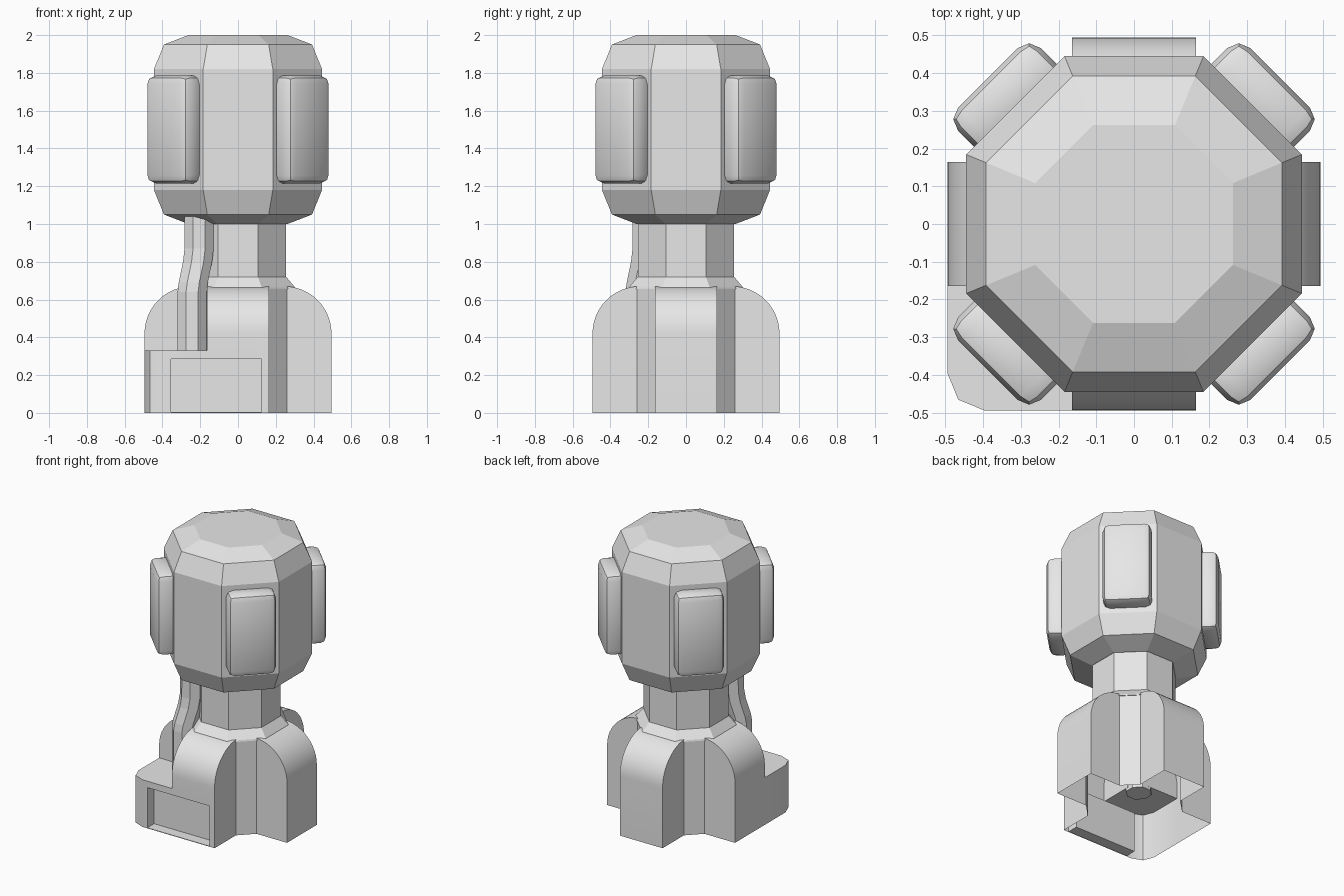
import bpy, bmesh, math
from mathutils import Matrix

if "Cube" in bpy.data.objects:
    bpy.data.objects.remove(bpy.data.objects["Cube"])

GREY = (0.8, 0.8, 0.8, 1)
grey = bpy.data.materials.new("plain_grey")
grey.use_nodes = True
grey.diffuse_color = GREY
grey.node_tree.nodes["Principled BSDF"].inputs["Base Color"].default_value = GREY


def finish(name, bm):
    bmesh.ops.recalc_face_normals(bm, faces=bm.faces)
    mesh = bpy.data.meshes.new(name)
    bm.to_mesh(mesh)
    bm.free()
    mesh.materials.append(grey)
    ob = bpy.data.objects.new(name, mesh)
    bpy.context.collection.objects.link(ob)
    return ob


def select(ob):
    bpy.ops.object.select_all(action='DESELECT')
    ob.select_set(True)
    bpy.context.view_layer.objects.active = ob


def stack(name, rings):
    """Octagonal rings (centre x, centre y, z, apothem) joined into a closed solid."""
    bm = bmesh.new()
    loops = []
    for cx, cy, z, apothem in rings:
        r = apothem / math.cos(math.pi / 8)
        angles = [(i + 0.5) * math.pi / 4 for i in range(8)]
        loops.append([bm.verts.new((cx + r * math.cos(a), cy + r * math.sin(a), z))
                      for a in angles])
    for lo, hi in zip(loops, loops[1:]):
        for i in range(8):
            j = (i + 1) % 8
            bm.faces.new((lo[i], lo[j], hi[j], hi[i]))
    bm.faces.new(loops[0][::-1])
    bm.faces.new(loops[-1])
    return finish(name, bm)


def extrude(name, points, depth):
    """Extrude a closed 3D outline along a vector."""
    bm = bmesh.new()
    face = bm.faces.new([bm.verts.new(p) for p in points])
    geom = bmesh.ops.extrude_face_region(bm, geom=[face])["geom"]
    verts = [v for v in geom if isinstance(v, bmesh.types.BMVert)]
    bmesh.ops.translate(bm, verts=verts, vec=depth)
    return finish(name, bm)


def combine(target, other, operation):
    mod = target.modifiers.new("combine", 'BOOLEAN')
    mod.operation = operation
    mod.solver = 'EXACT'
    mod.object = other
    select(target)
    bpy.ops.object.modifier_apply(modifier=mod.name)
    bpy.data.objects.remove(other)


# Base: octagonal core with two crossing round-shouldered arms
REACH, HALF, ROUND, SHOULDER = 0.495, 0.165, 0.25, 0.42
arc = [(REACH - ROUND + ROUND * math.cos(t), SHOULDER + ROUND * math.sin(t))
       for t in [i * math.pi / 24 for i in range(13)]]
outline = [(REACH, 0)] + arc + [(-u, z) for u, z in reversed(arc)] + [(-REACH, 0)]
base = stack("base", [(0, 0, 0, 0.3), (0, 0, 0.66, 0.3)])
arm_x = extrude("arm_x", [(u, -HALF, z) for u, z in outline], (0, 2 * HALF, 0))
arm_y = extrude("arm_y", [(-HALF, u, z) for u, z in outline], (2 * HALF, 0, 0))
combine(base, arm_x, 'UNION')
combine(base, arm_y, 'UNION')

# Corner box filling the space between two arms
corner = [(-0.1, -0.1), (-REACH, -0.1), (-REACH, -0.395), (-0.466, -0.466),
          (-0.395, -REACH), (-0.1, -REACH)]
box = extrude("corner_box", [(x, y, 0) for x, y in corner], (0, 0, 0.33))
combine(base, box, 'UNION')

# Panel recess across the box and the front arm
recess = [(-0.355, -0.6), (0.125, -0.6), (0.125, -0.42), (-0.355, -0.42)]
cutter = extrude("recess_cutter", [(x, y, 0.004) for x, y in recess], (0, 0, 0.281))
combine(base, cutter, 'DIFFERENCE')

# The base is open underneath
bm = bmesh.new()
bm.from_mesh(base.data)
floor = [f for f in bm.faces if f.normal.z < -0.9 and f.calc_center_median().z < 0.002]
bmesh.ops.delete(bm, geom=floor, context='FACES')
bm.to_mesh(base.data)
bm.free()
select(base)
bpy.ops.object.shade_smooth_by_angle(angle=math.radians(25))

# Neck with flared collar, and the faceted head
stack("neck", [(0, 0, z, r) for z, r in
               [(0.655, 0.305), (0.665, 0.302), (0.72, 0.255), (1.01, 0.255)]])
stack("head", [(0, 0, z, r) for z, r in
               [(1.0, 0.262), (1.05, 0.392), (1.18, 0.445),
                (1.82, 0.445), (1.95, 0.392), (2.0, 0.262)]])

# Bent hose from the corner box to the underside of the head
stack("hose", [(-d, -d, z, 0.077) for d, z in
               [(0.243, 0.31), (0.243, 0.64), (0.237, 0.69), (0.214, 0.8),
                (0.206, 0.87), (0.205, 1.07)]])

# Rounded pads on the four diagonal sides of the head
for i, side in enumerate(("back_left", "back_right", "front_right", "front_left")):
    bm = bmesh.new()
    bmesh.ops.create_cube(bm, size=1)
    bmesh.ops.scale(bm, vec=(0.15, 0.31, 0.57), verts=bm.verts)
    bmesh.ops.bevel(bm, geom=bm.edges[:], offset=0.043, segments=2,
                    profile=0.5, affect='EDGES')
    bmesh.ops.translate(bm, vec=(0.473, 0, 1.5), verts=bm.verts)
    turn = Matrix.Rotation(math.pi / 4 + i * math.pi / 2, 3, 'Z')
    bmesh.ops.rotate(bm, matrix=turn, cent=(0, 0, 0), verts=bm.verts)
    pad = finish("pad_" + side, bm)
    select(pad)
    bpy.ops.object.shade_smooth_by_angle(angle=math.radians(30))
